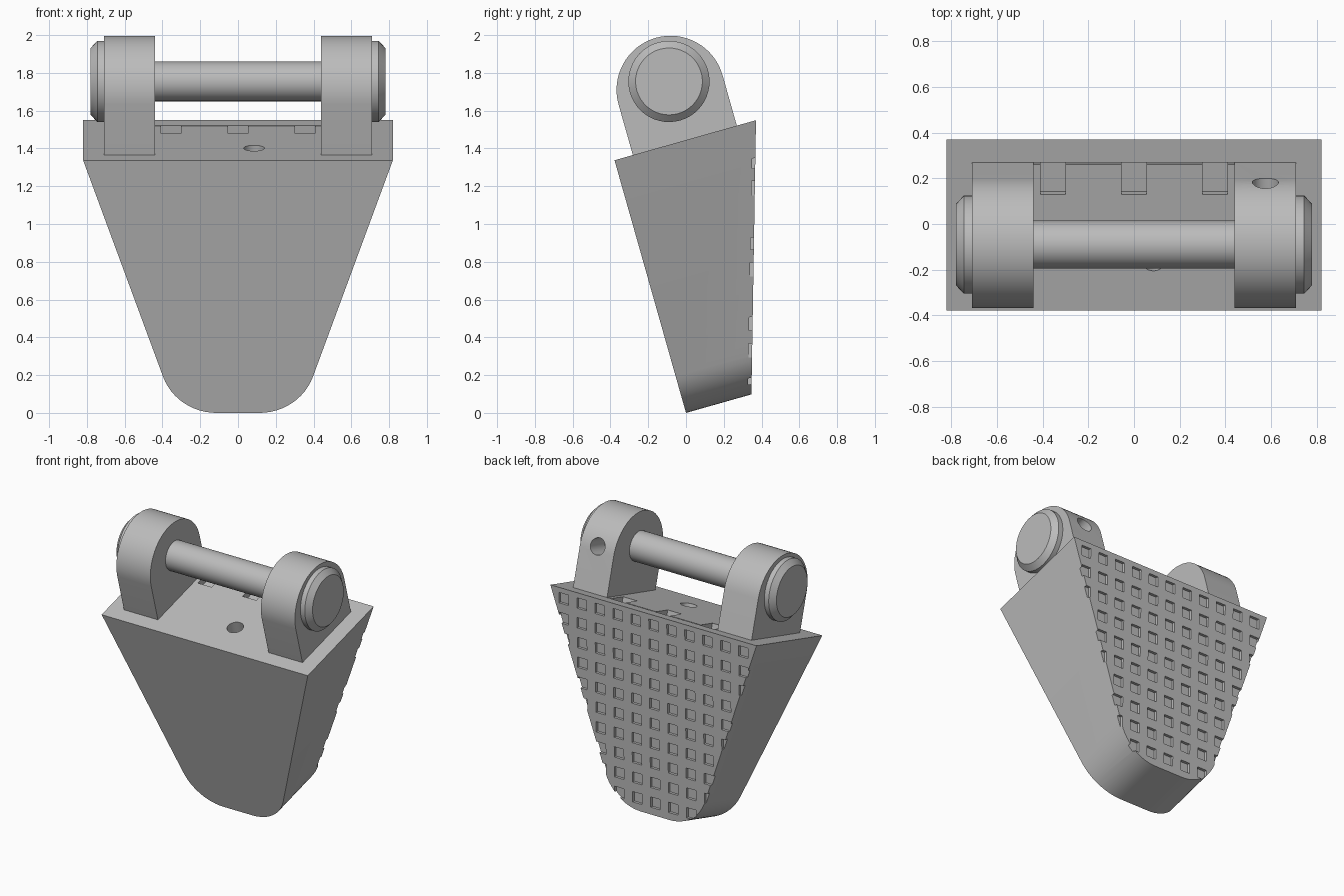
import bpy, bmesh, math
from mathutils import Matrix, Vector

if "Cube" in bpy.data.objects:
    bpy.data.objects.remove(bpy.data.objects["Cube"], do_unlink=True)

TILT = Matrix.Rotation(math.radians(15.8), 4, 'X')   # everything leans back

grey = bpy.data.materials.new("grey")
grey.use_nodes = True
grey.diffuse_color = (0.5, 0.5, 0.5, 1)
grey.node_tree.nodes["Principled BSDF"].inputs["Base Color"].default_value = grey.diffuse_color


def finish(name, bm, matrix=TILT):
    bmesh.ops.transform(bm, matrix=matrix, verts=bm.verts)
    bmesh.ops.recalc_face_normals(bm, faces=bm.faces)
    mesh = bpy.data.meshes.new(name)
    bm.to_mesh(mesh)
    bm.free()
    mesh.materials.append(grey)
    ob = bpy.data.objects.new(name, mesh)
    bpy.context.collection.objects.link(ob)
    return ob


def activate(ob):
    bpy.ops.object.select_all(action='DESELECT')
    ob.select_set(True)
    bpy.context.view_layer.objects.active = ob


def smooth(ob):
    activate(ob)
    bpy.ops.object.shade_smooth_by_angle(angle=math.radians(25))


def carve(ob, cutter):
    activate(ob)
    mod = ob.modifiers.new("carve", 'BOOLEAN')
    mod.operation = 'DIFFERENCE'
    mod.solver = 'EXACT'
    mod.object = cutter
    bpy.ops.object.modifier_apply(modifier=mod.name)
    bpy.data.objects.remove(cutter, do_unlink=True)


def loft(bm, front, back):
    a = [bm.verts.new(p) for p in front]
    b = [bm.verts.new(p) for p in back]
    bm.faces.new(a)
    bm.faces.new(b)
    for i in range(len(a)):
        j = (i + 1) % len(a)
        bm.faces.new((a[i], a[j], b[j], b[i]))


def add_box(bm, centre, size):
    bmesh.ops.create_cube(bm, size=1, matrix=Matrix.Translation(centre) @ Matrix.Diagonal((*size, 1)))


def drill(centre, radius, length, turn):
    bm = bmesh.new()
    bmesh.ops.create_cone(bm, cap_ends=True, segments=32, radius1=radius, radius2=radius,
                          depth=length, matrix=Matrix.Translation(centre) @ turn)
    return finish("drill", bm)


# Wedge body: tapered outline with rounded lower corners and a sloping back
TOP, WIDE, LOW, ROUND = 1.39, 0.82, 0.326, 0.30
turn = math.atan2(TOP, WIDE - LOW)
start = LOW - ROUND * math.tan(turn / 2)
half = [(start + ROUND * math.sin(turn * i / 12), ROUND * (1 - math.cos(turn * i / 12)))
        for i in range(13)] + [(WIDE, TOP)]
outline = half + [(-x, v) for x, v in reversed(half)]
bm = bmesh.new()
loft(bm, [(x, 0, v) for x, v in outline], [(x, 0.36 + 0.301 * v, v) for x, v in outline])
body = finish("wedge_body", bm)

# Grid of shallow square pockets on the back
bm = bmesh.new()
PITCH = 0.143
for row in range(10):
    z = 1.475 - PITCH * row
    for col in range(-5, 6):
        add_box(bm, (PITCH * col, 0.377 + 0.0172 * (z - 0.1), z), (0.075, 0.1, 0.075))
carve(body, finish("pockets", bm, Matrix.Identity(4)))

# Narrow groove, three slots and a round hole in the top
bm = bmesh.new()
add_box(bm, (0, 0.669, TOP), (1.42, 0.01, 0.02))
carve(body, finish("groove", bm))
bm = bmesh.new()
for x in (-0.355, 0, 0.355):
    add_box(bm, (x, 0.6, TOP), (0.11, 0.146, 0.1))
carve(body, finish("slots", bm))
carve(body, drill((0.085, 0.235, TOP), 0.055, 0.4, Matrix.Identity(4)))
smooth(body)

# Round-topped lugs that carry the pin
CENTRE, ARC_V, RADIUS = 0.387, 1.668, 0.286
arch = [(CENTRE + RADIUS * math.cos(math.pi * i / 32), ARC_V + RADIUS * math.sin(math.pi * i / 32))
        for i in range(33)]
arch += [(CENTRE - RADIUS, TOP - 0.002), (CENTRE + RADIUS, TOP - 0.002)]
for side, name in ((1, "left_lug"), (-1, "right_lug")):
    bm = bmesh.new()
    loft(bm, [(side * 0.44, s, v) for s, v in arch], [(side * 0.71, s, v) for s, v in arch])
    lug = finish(name, bm)
    if side == 1:
        carve(lug, drill((0.575, CENTRE + RADIUS, 1.70), 0.057, 0.34, Matrix.Rotation(math.pi / 2, 4, 'X')))
    smooth(lug)

# Pin with chamfered heads, revolved around the x axis
right_end = [(0.71, 0.105), (0.71, 0.215), (0.745, 0.215), (0.78, 0.177)]
profile = [(-x, r) for x, r in reversed(right_end)] + right_end
bm = bmesh.new()
rings = []
for x, r in profile:
    rings.append([bm.verts.new((x, 0.391 + r * math.cos(a), 1.713 + r * math.sin(a)))
                  for a in (math.tau * i / 48 for i in range(48))])
for a, b in zip(rings, rings[1:]):
    for i in range(48):
        j = (i + 1) % 48
        bm.faces.new((a[i], a[j], b[j], b[i]))
bm.faces.new(rings[0])
bm.faces.new(rings[-1])
smooth(finish("hinge_pin", bm))
